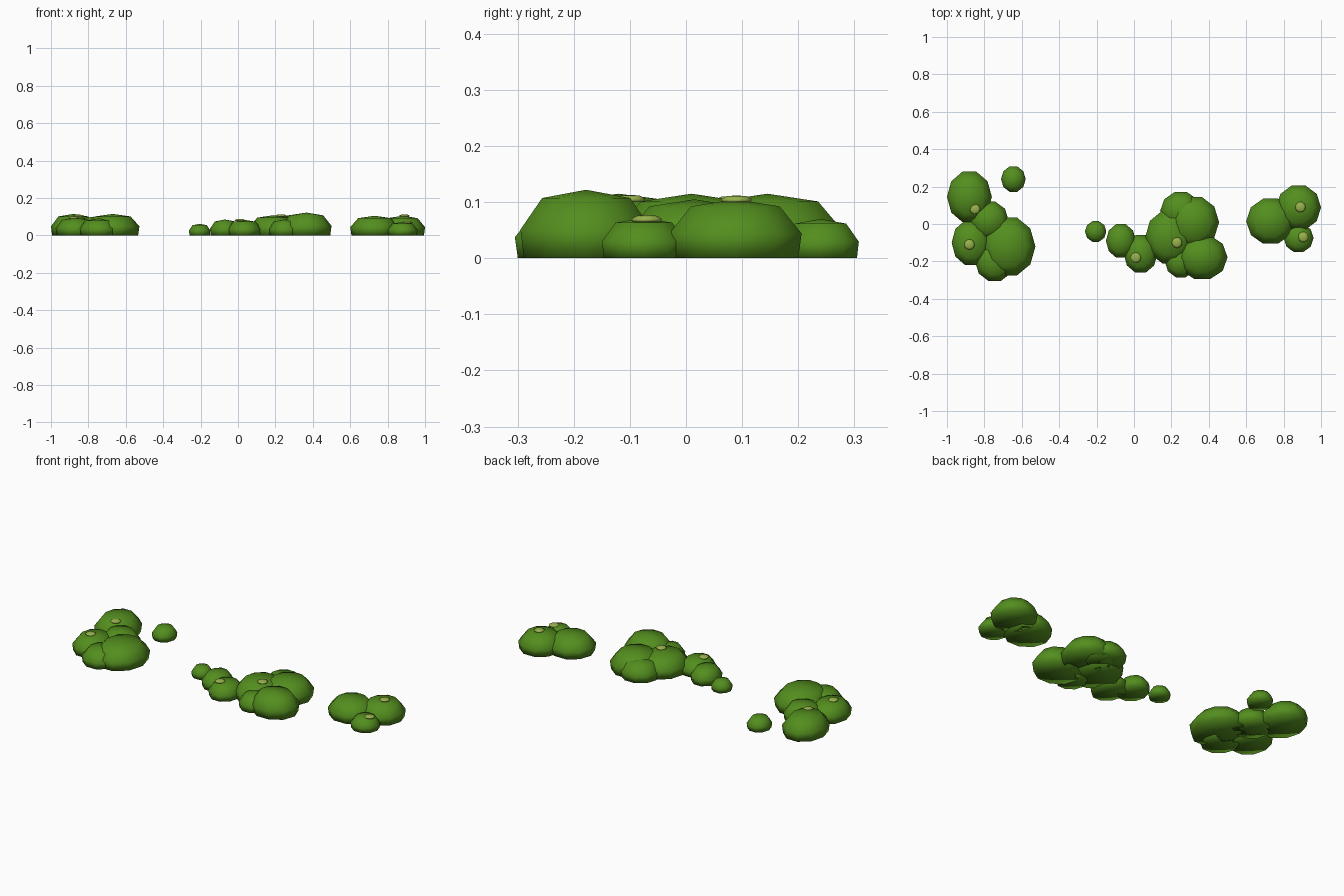
import bpy, bmesh, math

if "Cube" in bpy.data.objects:
    bpy.data.objects.remove(bpy.data.objects["Cube"])


def material(name, rgb):
    m = bpy.data.materials.new(name)
    m.use_nodes = True
    m.diffuse_color = (*rgb, 1)
    bsdf = next(n for n in m.node_tree.nodes if n.type == "BSDF_PRINCIPLED")
    bsdf.inputs["Base Color"].default_value = (*rgb, 1)
    bsdf.inputs["Roughness"].default_value = 0.9
    return m


LEAF = material("leaf green", (0.087, 0.27, 0.013))
TIP = material("pale tip green", (0.31, 0.44, 0.07))

# Dome outline: share of radius, share of height
PROFILE = [(0.95, 0), (1, 0.42), (0.67, 0.88)]
SIDES = 10


def dome(name, x, y, rx, ry, height, mat, base=0.0):
    """Low smooth-shaded dome with a flat underside, tucked in at the ground."""
    bm = bmesh.new()
    rings = []
    for r, h in PROFILE:
        ring = []
        for i in range(SIDES):
            a = math.tau * i / SIDES
            ring.append(bm.verts.new((rx * r * math.cos(a),
                                      ry * r * math.sin(a) / 0.951, height * h)))
        rings.append(ring)
    top = bm.verts.new((0, 0, height))
    bottom = bm.verts.new((0, 0, 0))
    for i in range(SIDES):
        j = (i + 1) % SIDES
        for low, high in zip(rings, rings[1:]):
            bm.faces.new((low[i], low[j], high[j], high[i]))
        bm.faces.new((rings[-1][i], rings[-1][j], top))
        bm.faces.new((rings[0][j], rings[0][i], bottom))
    for f in bm.faces:
        f.smooth = True
    mesh = bpy.data.meshes.new(name)
    bm.to_mesh(mesh)
    bm.free()
    mesh.materials.append(mat)
    ob = bpy.data.objects.new(name, mesh)
    ob.location = (x, y, base)
    bpy.context.collection.objects.link(ob)


# Bushes: x, y, x radius, y radius, height
CLUMPS = {
    "right_clump": [
        (-0.88, 0.145, 0.12, 0.135, 0.115),
        (-0.775, 0.02, 0.105, 0.1, 0.1),
        (-0.87, -0.1, 0.105, 0.12, 0.095),
        (-0.67, -0.12, 0.143, 0.155, 0.115),
        (-0.745, -0.2, 0.105, 0.105, 0.09),
        (-0.645, 0.24, 0.066, 0.068, 0.07),
    ],
    "middle_clump": [
        (0.365, -0.178, 0.135, 0.117, 0.122),
        (0.25, -0.2, 0.085, 0.085, 0.085),
        (0.32, 0.01, 0.135, 0.135, 0.115),
        (0.19, -0.07, 0.13, 0.14, 0.108),
        (0.25, 0.07, 0.11, 0.1, 0.095),
        (0.035, -0.16, 0.09, 0.1, 0.083),
        (-0.07, -0.09, 0.08, 0.09, 0.085),
        (-0.205, -0.04, 0.057, 0.055, 0.062),
    ],
    "left_clump": [
        (0.73, 0.015, 0.13, 0.12, 0.105),
        (0.88, 0.088, 0.12, 0.118, 0.105),
        (0.88, -0.075, 0.08, 0.075, 0.072),
    ],
}
for clump, bushes in CLUMPS.items():
    for n, bush in enumerate(bushes, 1):
        dome(f"{clump}_bush_{n}", *bush, LEAF)

# Pale tips: x, y, top height
TIPS = [(0.89, 0.09, 0.112), (0.905, -0.07, 0.077), (0.23, -0.1, 0.113),
        (0.01, -0.18, 0.088), (-0.88, -0.11, 0.101), (-0.85, 0.08, 0.111)]
for n, (x, y, top) in enumerate(TIPS, 1):
    dome(f"pale_tip_{n}", x, y, 0.028, 0.027, 0.012, TIP, top - 0.012)
